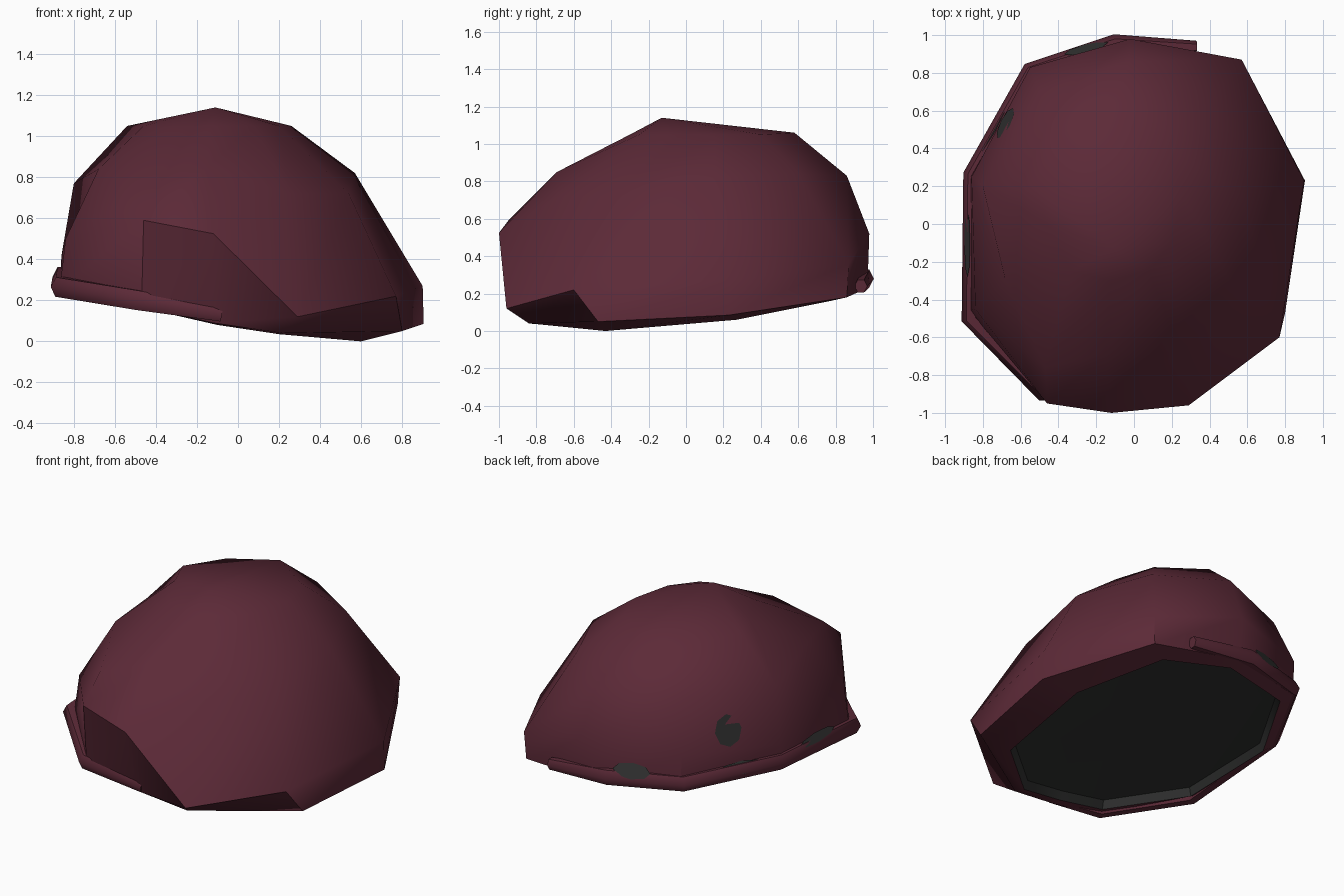
import bpy, bmesh, math
from mathutils import Vector

if "Cube" in bpy.data.objects:
    bpy.data.objects.remove(bpy.data.objects["Cube"])


def material(name, rgb):
    m = bpy.data.materials.new(name)
    m.diffuse_color = (*rgb, 1)
    m.use_nodes = True
    m.node_tree.nodes["Principled BSDF"].inputs["Base Color"].default_value = m.diffuse_color
    return m


wine = material("wine felt", (0.108, 0.023, 0.039))
dark = material("dark lining", (0.029, 0.030, 0.029))


def finish(name, bm, mat, angle):
    bmesh.ops.recalc_face_normals(bm, faces=bm.faces)
    me = bpy.data.meshes.new(name)
    bm.to_mesh(me)
    bm.free()
    me.materials.append(mat)
    ob = bpy.data.objects.new(name, me)
    bpy.context.collection.objects.link(ob)
    bpy.ops.object.select_all(action='DESELECT')
    ob.select_set(True)
    bpy.context.view_layer.objects.active = ob
    bpy.ops.object.shade_smooth_by_angle(angle=math.radians(angle))
    return ob


def loft(bm, rings):
    vs = [[bm.verts.new(p) for p in r] for r in rings]
    n = len(vs[0])
    for a, b in zip(vs, vs[1:]):
        for i in range(n):
            j = (i + 1) % n
            bm.faces.new((a[i], a[j], b[j], b[i]))
    return vs


def cap_to_point(bm, ring, point):
    t = bm.verts.new(point)
    for i in range(len(ring)):
        bm.faces.new((ring[i], ring[(i + 1) % len(ring)], t))


# Ten-sided rings, from the front point going round the right side
opening = [(-.1, -.8, .08), (.2, -.78, .035), (.6, -.43, 0), (.67, .27, .06), (.42, .77, .16),
           (0, .9, .2), (-.5, .76, .22), (-.82, .22, .235), (-.82, -.45, .22), (-.45, -.83, .16)]
rim = [(-.12, -.87, .09), (.22, -.84, .04), (.8, -.47, .05), (.905, .23, .085), (.56, .86, .18),
       (0, .97, .23), (-.54, .83, .25), (-.87, .25, .27), (-.87, -.46, .25), (-.47, -.9, .17)]
fold = [(-.12, -1, .525), (.29, -.96, .12), (.77, -.6, .22), (.9, .23, .27), (.57, .87, .36),
        (-.02, .98, .52), (-.55, .83, .48), (-.86, .25, .42), (-.84, -.45, .5), (-.46, -.95, .59)]
upper = [(-.15, -.69, .85), (.25, -.68, .72), (.54, -.36, .72), (.57, .15, .82), (.37, .6, .84),
         (-.03, .86, .83), (-.5, .7, .79), (-.8, .2, .77), (-.68, -.3, .84), (-.47, -.76, .74)]
crown = [(-.13, -.3, 1.05), (.08, -.25, 1.05), (.2, -.1, 1.05), (.26, .15, 1.05), (.18, .4, 1.05),
         (-.1, .58, 1.06), (-.4, .45, 1.04), (-.54, .2, 1.05), (-.46, 0, 1.05), (-.33, -.25, 1.04)]
top = Vector((-.11, -.13, 1.14))

# Outer felt shell with turned-under edge
bm = bmesh.new()
rings = loft(bm, [opening, rim, fold, upper, crown])
cap_to_point(bm, rings[-1], top)
finish("felt_shell", bm, wine, 45)

# Dark lining closing the opening, slightly recessed
centre = Vector((-.08, 0, .14))
inner = [centre + (Vector(p) - centre) * .97 + Vector((0, 0, .05)) for p in opening]
bm = bmesh.new()
rings = loft(bm, [opening, inner])
cap_to_point(bm, rings[-1], centre + Vector((0, 0, .07)))
finish("lining", bm, dark, 40)


# Spots where the lining shows through: one on the side, three above the band
def spot(name, at, normal, width, height):
    bm = bmesh.new()
    bmesh.ops.create_circle(bm, cap_ends=True, segments=8, radius=1)
    z = Vector(normal).normalized()
    x = Vector((0, 0, 1)).cross(z).normalized()
    y = z.cross(x)
    for v in bm.verts:
        v.co = Vector(at) + x * v.co.x * width + y * v.co.y * height
    finish(name, bm, dark, 60)


def on_shell(i, j, s, t, low, high):
    """Point and outward normal on the shell panel between columns i and j."""
    a, b = Vector(low[i]).lerp(low[j], s), Vector(high[i]).lerp(high[j], s)
    n = (Vector(low[i]) - Vector(low[j])).cross(b - a).normalized()
    p = a.lerp(b, t)
    if n.dot(p - centre) < 0:
        n.negate()
    return p + n * .009, n


spot("side_spot", *on_shell(6, 7, .46, .36, fold, upper), .09, .1)
for k, (i, s, w, h) in enumerate(((5, .45, .12, .05), (6, .6, .16, .04), (7, .5, .18, .03))):
    p, n = on_shell(i, i + 1, s, .4, rim, fold)
    spot(f"band_gap_{k + 1}", p + n * .012, n + Vector((0, 0, .5)), w, h)

# Rolled band round the left side, open on the right
path = [(-.08, -.87, .13), (-.48, -.89, .2), (-.865, -.5, .265), (-.855, .26, .315),
        (-.545, .81, .3), (-.1, .955, .28), (.33, .935, .24)]
path = [Vector(p) for p in path]
bm = bmesh.new()
rings = []
for i, p in enumerate(path):
    t = (path[min(i + 1, len(path) - 1)] - path[max(i - 1, 0)]).normalized()
    side = t.cross(Vector((0, 0, 1))).normalized()
    up = side.cross(t)
    r = .035 if i in (0, len(path) - 1) else .05
    rings.append([p + side * r * math.cos(a) + up * r * 1.1 * math.sin(a)
                  for a in (k * math.tau / 6 for k in range(6))])
vs = loft(bm, rings)
bm.faces.new(vs[0])
bm.faces.new(vs[-1])
finish("rolled_band", bm, wine, 62)
